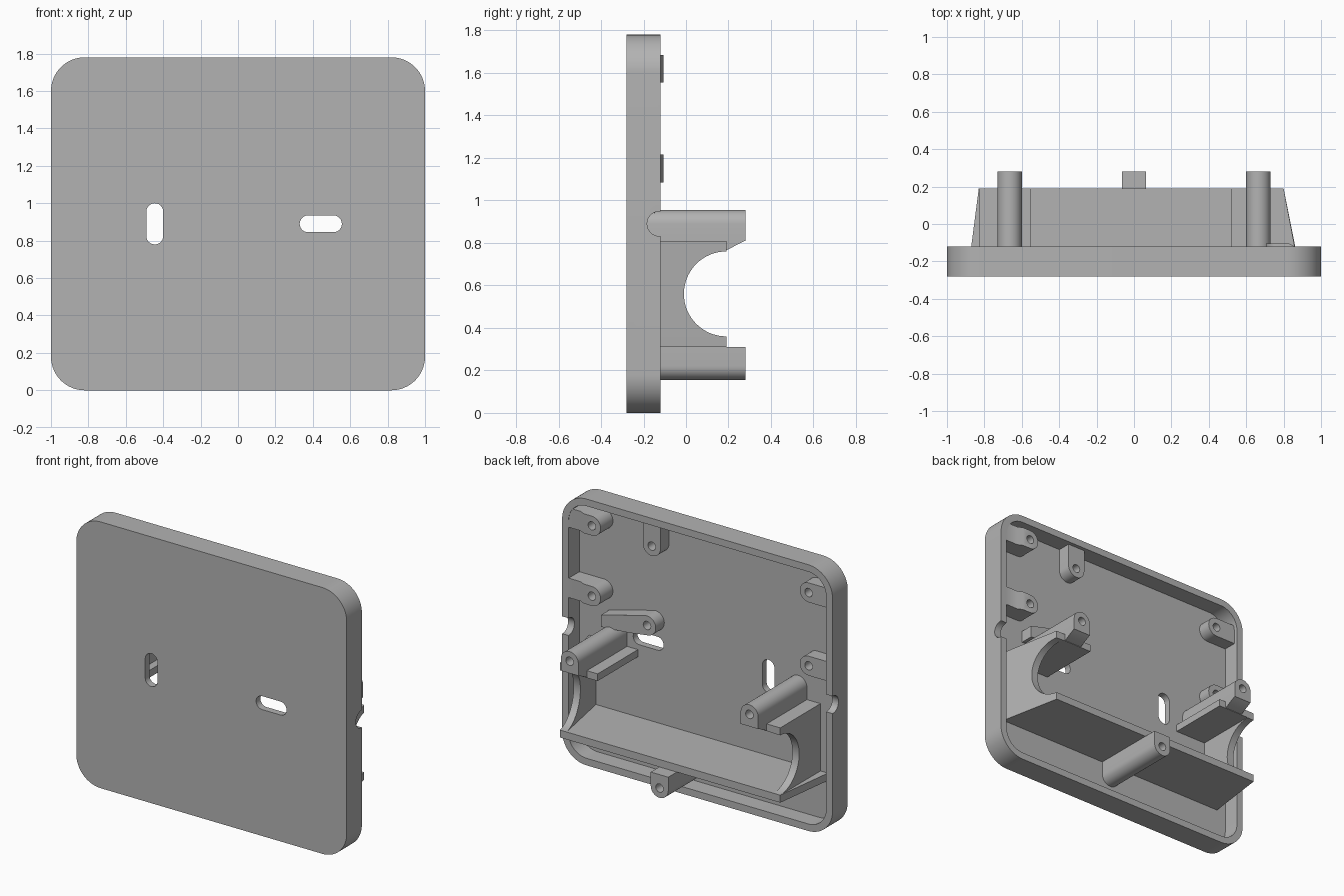
import bpy, bmesh
from math import cos, sin, pi, radians

if "Cube" in bpy.data.objects:
    bpy.data.objects.remove(bpy.data.objects["Cube"])

grey = bpy.data.materials.new("plain grey")
grey.use_nodes = True
grey.diffuse_color = (0.45, 0.45, 0.45, 1)
grey.node_tree.nodes["Principled BSDF"].inputs["Base Color"].default_value = (0.45, 0.45, 0.45, 1)

FRONT, FLOOR, RIM = -0.28, -0.235, -0.12   # depth of the cover's faces
TIP, CRADLE = 0.28, 0.19                   # depth of post tips and cradle edge


def arc(cx, cy, r, a0, a1, n=16):
    steps = [radians(a0 + (a1 - a0) * i / n) for i in range(n + 1)]
    return [(cx + r * cos(a), cy + r * sin(a)) for a in steps]


def rounded_box(x0, x1, y0, y1, r):
    return (arc(x1 - r, y1 - r, r, 0, 90) + arc(x0 + r, y1 - r, r, 90, 180)
            + arc(x0 + r, y0 + r, r, 180, 270) + arc(x1 - r, y0 + r, r, 270, 360))


def tab(cx, cy, r, facing, length):
    """Half round end pointing at an angle, with a straight tail behind it."""
    pts = arc(cx, cy, r, facing - 90, facing + 90)
    dx, dy = -length * cos(radians(facing)), -length * sin(radians(facing))
    return pts + [(pts[-1][0] + dx, pts[-1][1] + dy), (pts[0][0] + dx, pts[0][1] + dy)]


def prism(name, pts, axis, lo, hi):
    """Extrude an outline along the named axis."""
    place = {"x": lambda u, v, t: (t, u, v),
             "y": lambda u, v, t: (u, t, v),
             "z": lambda u, v, t: (u, v, t)}[axis]
    bm = bmesh.new()
    a = [bm.verts.new(place(u, v, lo)) for u, v in pts]
    b = [bm.verts.new(place(u, v, hi)) for u, v in pts]
    bm.faces.new(a)
    bm.faces.new(b[::-1])
    for i in range(len(pts)):
        j = (i + 1) % len(pts)
        bm.faces.new((a[i], b[i], b[j], a[j]))
    bmesh.ops.remove_doubles(bm, verts=bm.verts, dist=1e-5)
    bmesh.ops.recalc_face_normals(bm, faces=bm.faces)
    mesh = bpy.data.meshes.new(name)
    bm.to_mesh(mesh)
    bm.free()
    mesh.materials.append(grey)
    ob = bpy.data.objects.new(name, mesh)
    bpy.context.collection.objects.link(ob)
    return ob


def select(ob):
    bpy.ops.object.select_all(action="DESELECT")
    ob.select_set(True)
    bpy.context.view_layer.objects.active = ob


def cut(ob, *cutters):
    for c in cutters:
        mod = ob.modifiers.new("cut", "BOOLEAN")
        mod.operation, mod.solver, mod.object = "DIFFERENCE", "EXACT", c
        select(ob)
        bpy.ops.object.modifier_apply(modifier=mod.name)
        bpy.data.objects.remove(c)


def hole(x, z, y0, y1, r=0.028):
    return prism("hole_cutter", arc(x, z, r, 0, 360, 24)[:-1], "y", y0, y1)


def standoff(name, x, z, facing, length, top):
    ob = prism(name, tab(x, z, 0.065, facing, length), "y", FLOOR - 0.01, top)
    cut(ob, hole(x, z, FLOOR + 0.005, top + 0.1))
    return ob


# Hollow cover with two mounting slots and a cable notch through both sides
cover = prism("cover", rounded_box(-1, 1, 0, 1.78, 0.18), "y", FRONT, RIM)
cut(cover,
    prism("pocket", rounded_box(-0.953, 0.953, 0.047, 1.733, 0.133), "y", FLOOR, 0.2),
    prism("upright_slot", rounded_box(-0.49, -0.40, 0.78, 1.0, 0.0449), "y", -0.5, 0),
    prism("level_slot", rounded_box(0.33, 0.555, 0.845, 0.935, 0.0449), "y", -0.5, 0),
    prism("notch", tab(-0.125, 0.89, 0.058, 180, 0.2), "x", -2, 2))

# Circuit board standoffs joined to the cover walls
for level, z in (("upper", 1.62), ("lower", 1.15)):
    ob = standoff(level + "_left_standoff", 0.77, z, 180, 0.19, -0.105)
    cut(ob, prism("chamfer", [(0.83, -0.08), (0.83, -0.105), (0.865, -0.122),
                              (1.1, -0.122), (1.1, -0.08)], "z", z - 0.2, z + 0.2))
for level, z in (("upper", 1.58), ("lower", 1.09)):
    standoff(level + "_right_standoff", -0.805, z, 0, 0.155, -0.145)
standoff("top_standoff", 0.355, 1.58, -90, 0.16, -0.145)

# Angled arm carrying the last standoff
arm = prism("standoff_arm", [(0.73, 0.94), (0.73, 1.02)]
            + arc(0.39, 1.04, 0.065, 80, 270) + [(0.53, 0.955)], "y", FLOOR - 0.01, -0.145)
cut(arm, hole(0.39, 1.04, FLOOR + 0.005, 0))

# Long screw posts, with a slanted gusset below the side ones
for side, s in (("left", 1), ("right", -1)):
    x = 0.665 * s
    post = prism(side + "_post", tab(x, 0.89, 0.065, 90, 0.08), "y", FLOOR - 0.01, TIP)
    cut(post, hole(x, 0.89, 0, 0.5))
    prism(side + "_gusset", [(FLOOR, 0.765), (CRADLE, 0.765), (TIP, 0.812), (FLOOR, 0.812)],
          "x", x - 0.065, x + 0.065)
post = prism("bottom_post", tab(0, 0.22, 0.065, -90, 0.09), "y", FLOOR - 0.01, TIP)
cut(post, hole(0, 0.22, 0, 0.5))

# Battery cradle: shelf, end walls with a round opening, and upper flanges
prism("cradle_shelf", [(-0.885, FLOOR), (-0.83, CRADLE), (0.80, CRADLE), (0.885, FLOOR)],
      "z", 0.31, 0.36)
end_outline = ([(FLOOR, 0.312), (CRADLE, 0.312)] + arc(CRADLE, 0.56, 0.2, -90, -270, 32)
               + [(CRADLE, 0.808), (FLOOR, 0.808)])
prism("right_cradle_wall", end_outline, "x", -0.83, -0.78)
left_wall = prism("left_cradle_wall", end_outline, "x", 0.75, 0.80)
for v in left_wall.data.vertices:
    v.co.x += (CRADLE - v.co.y) * 0.19
prism("right_flange", [(-0.83, FLOOR), (-0.83, CRADLE), (-0.55, CRADLE), (-0.55, FLOOR)],
      "z", 0.762, 0.81)
prism("left_flange", [(0.88, FLOOR), (0.80, CRADLE), (0.52, CRADLE), (0.52, FLOOR)],
      "z", 0.762, 0.81)

# Smooth the round surfaces and keep the edges crisp
for ob in bpy.context.scene.objects:
    if ob.type == "MESH" and ob.data.materials and ob.data.materials[0] == grey:
        select(ob)
        bpy.ops.object.shade_smooth_by_angle(angle=pi / 6)
